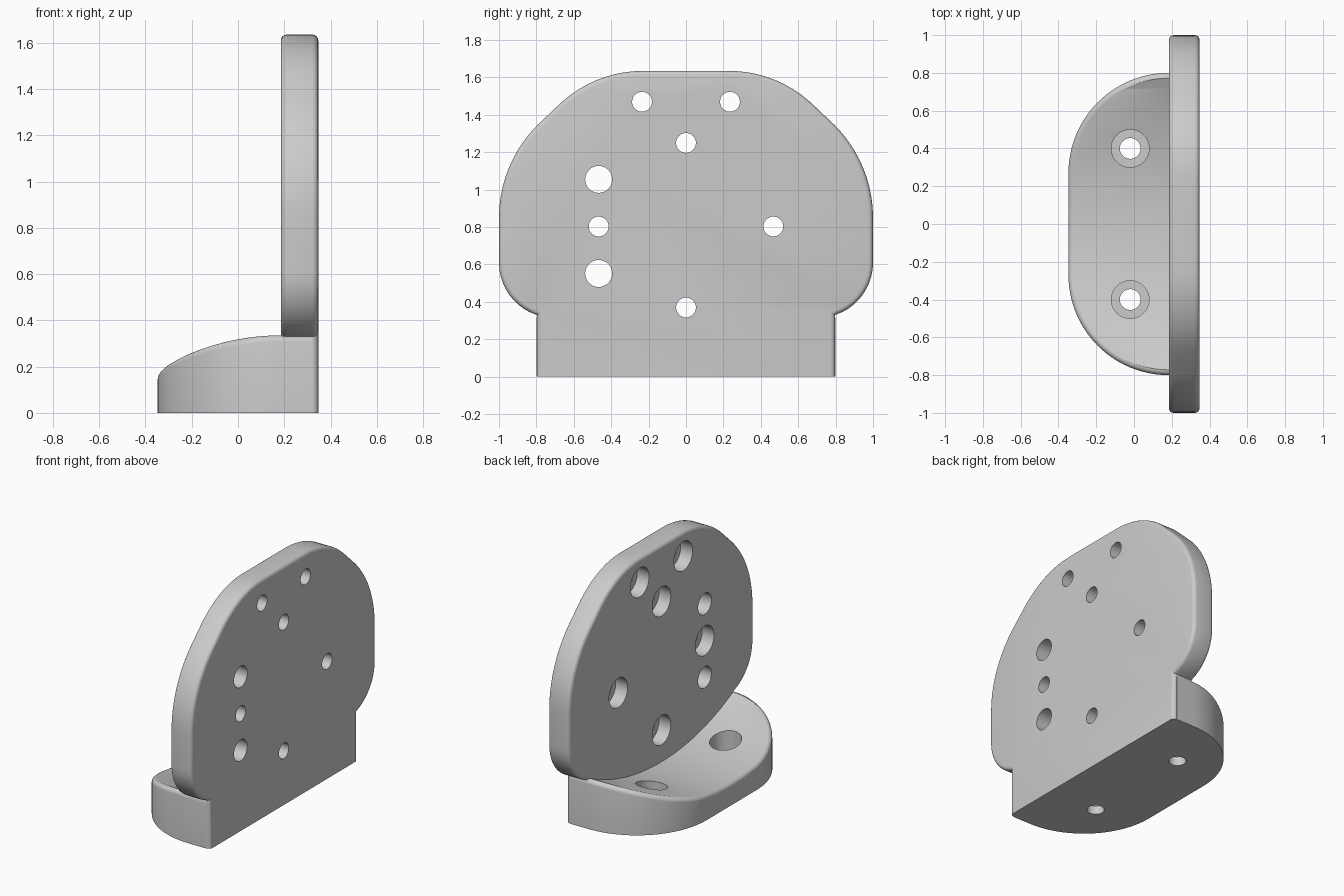
import bpy, bmesh
from math import sin, cos, radians, sqrt, pi
from mathutils import Matrix, Vector

if "Cube" in bpy.data.objects:
    bpy.data.objects.remove(bpy.data.objects["Cube"])

XB, XM, XF = 0.347, 0.185, -0.347   # plate outer face, plate inner face, base tip
FILLET = 0.028


def arc(cx, cy, r, a0, a1, n):
    return [(cx + r * cos(radians(a0 + (a1 - a0) * i / n)),
             cy + r * sin(radians(a0 + (a1 - a0) * i / n))) for i in range(n + 1)]


def make_object(name, bm):
    bmesh.ops.recalc_face_normals(bm, faces=bm.faces[:])
    me = bpy.data.meshes.new(name)
    bm.to_mesh(me)
    bm.free()
    ob = bpy.data.objects.new(name, me)
    bpy.context.collection.objects.link(ob)
    return ob


def boolean(ob, tool, op):
    bpy.context.view_layer.objects.active = ob
    m = ob.modifiers.new(op, 'BOOLEAN')
    m.operation, m.solver, m.object = op, 'EXACT', tool
    bpy.ops.object.modifier_apply(modifier=m.name)
    bpy.data.objects.remove(tool)


def add_cylinder(bm, centre, r, depth, along_x):
    rot = Matrix.Rotation(pi / 2, 4, 'Y') if along_x else Matrix()
    bmesh.ops.create_cone(bm, cap_ends=True, segments=40, radius1=r, radius2=r,
                          depth=depth, matrix=Matrix.Translation(centre) @ rot)


# Upright plate: mirrored outline, extruded and rounded except along the bottom
half = [(0.797, 0), (0.797, 0.33)]
half += arc(0.705, 0.61, 0.295, -71, 0, 10)[1:]
half += arc(0.30, 0.85, 0.70, 0, 45, 10)
half += arc(0.23, 0.985, 0.65, 45, 90, 10)
outline = half + [(-y, z) for y, z in reversed(half)]
bm = bmesh.new()
face = bm.faces.new([bm.verts.new((XM, y, z)) for y, z in outline])
ext = bmesh.ops.extrude_face_region(bm, geom=[face])
bmesh.ops.translate(bm, vec=(XB - XM, 0, 0),
                    verts=[v for v in ext['geom'] if isinstance(v, bmesh.types.BMVert)])
if not face.is_valid or len(bm.faces) < len(outline) + 2:
    bm.faces.new([v for v in bm.verts if abs(v.co.x - XM) < 1e-5])
bmesh.ops.recalc_face_normals(bm, faces=bm.faces[:])
rim = [e for e in bm.edges if abs(e.verts[0].co.x - e.verts[1].co.x) < 1e-5
       and max(v.co.z for v in e.verts) > 1e-4]
bmesh.ops.bevel(bm, geom=rim, offset=0.025, offset_type='OFFSET', segments=4,
                profile=0.5, affect='EDGES')
bracket = make_object("mounting_bracket", bm)

# Base foot: rounded footprint with a concave cylindrical top and filleted rim
R = 1.85


def top_z(y):
    return 0.335 + sqrt(R * R - 0.64) - sqrt(R * R - y * y)


r = 0.53
cx, cy = XF + r, 0.8 - r
path, normal = [(0.32, -0.8)], [(0, -1)]
for p, a in zip(arc(cx, -cy, r, 270, 180, 24), range(25)):
    t = radians(270 - 90 * a / 24)
    path.append(p)
    normal.append((cos(t), sin(t)))
for i in range(1, 14):
    path.append((XF, -cy + 2 * cy * i / 14))
    normal.append((-1, 0))
for p, a in zip(arc(cx, cy, r, 180, 90, 24), range(25)):
    t = radians(180 - 90 * a / 24)
    path.append(p)
    normal.append((cos(t), sin(t)))
path.append((0.32, 0.8))
normal.append((0, 1))

bm = bmesh.new()
rings = [[bm.verts.new((x, y, 0)) for x, y in path]]
for k in range(6):
    a = radians(90 * k / 5)
    d = FILLET * (1 - cos(a))
    rings.append([bm.verts.new((x - nx * d, y - ny * d,
                                top_z(y) - FILLET * (1 - sin(a))))
                  for (x, y), (nx, ny) in zip(path, normal)])
for lo, hi in zip(rings, rings[1:]):
    for i in range(len(path) - 1):
        bm.faces.new((lo[i], lo[i + 1], hi[i + 1], hi[i]))
top = rings[-1]
back = [top[0]] + [bm.verts.new((0.32, v.co.y, v.co.z)) for v in top[2:-2]] + [top[-1]]
for i in range(len(back) - 1):
    bm.faces.new((top[i + 1], top[i + 2], back[i + 1], back[i]))
bm.faces.new(rings[0])
bm.faces.new([q[0] for q in rings] + back[1:-1] + [q[-1] for q in reversed(rings)])
boolean(bracket, make_object("base_foot", bm), 'UNION')

# Through holes and counterbores
small = [(-0.235, 1.47), (0.235, 1.47), (0, 1.25), (-0.467, 0.803),
         (0.467, 0.803), (0, 0.37)]
large = [(-0.467, 1.055), (-0.467, 0.552)]
through, wide = bmesh.new(), bmesh.new()
for y, z in small:
    add_cylinder(through, (0.27, y, z), 0.053, 0.4, True)
    add_cylinder(wide, (XM - 0.01, y, z), 0.1, 0.2, True)
for y, z in large:
    add_cylinder(through, (0.27, y, z), 0.072, 0.4, True)
for y in (-0.4, 0.4):
    add_cylinder(through, (-0.02, y, 0.1), 0.055, 0.6, False)
    add_cylinder(wide, (-0.02, y, 0.26), 0.1, 0.4, False)
boolean(bracket, make_object("screw_holes", through), 'DIFFERENCE')
boolean(bracket, make_object("counterbores", wide), 'DIFFERENCE')

# Smooth shading with crisp edges
bpy.ops.object.select_all(action='DESELECT')
bracket.select_set(True)
bpy.context.view_layer.objects.active = bracket
bpy.ops.object.shade_smooth_by_angle(angle=radians(30))
